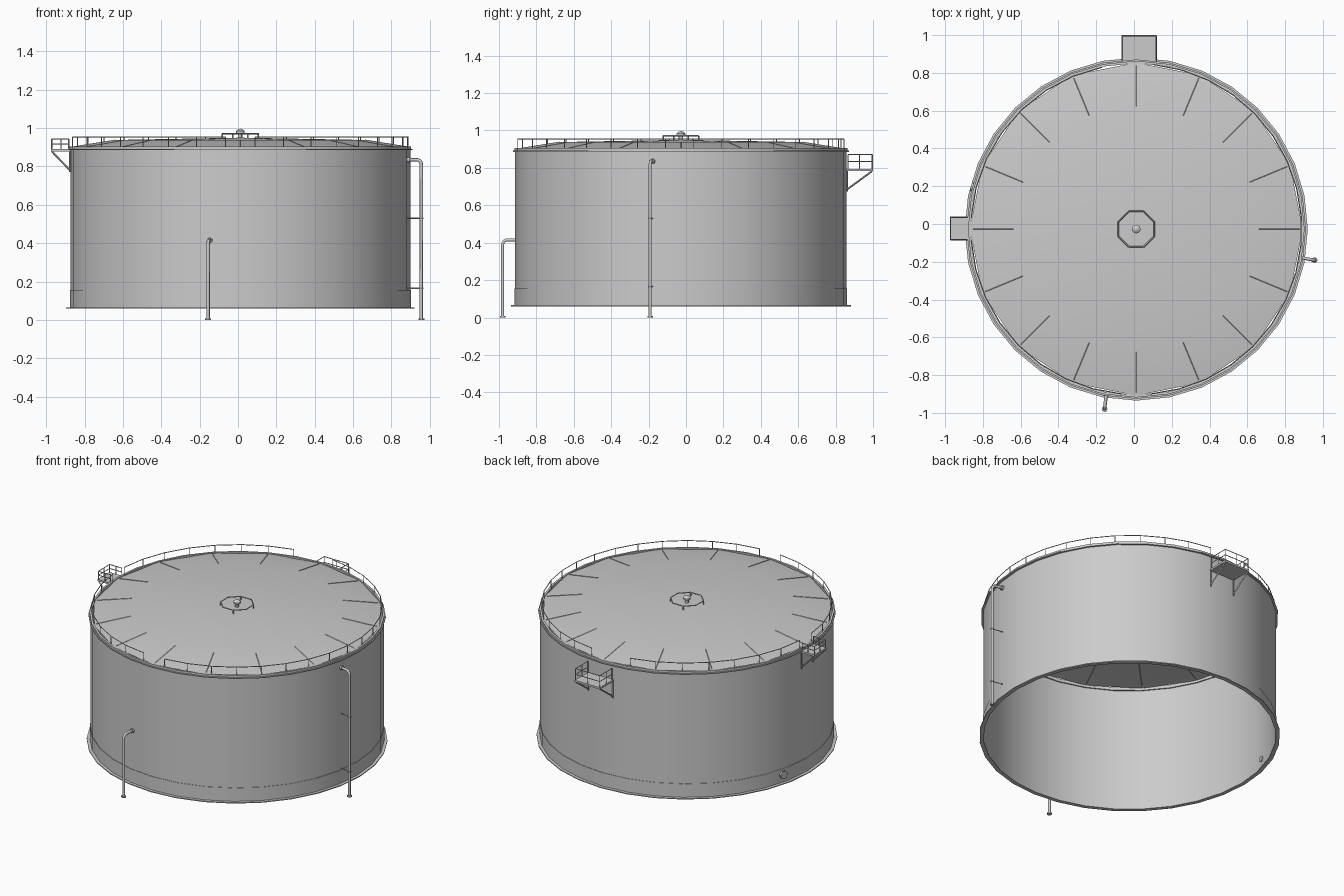
import bpy, bmesh, math
from mathutils import Vector

cube = bpy.data.objects.get("Cube")
if cube:
    bpy.data.objects.remove(cube, do_unlink=True)

CX, CY, R = 0.012, -0.027, 0.886
SIDES = 32

steel = bpy.data.materials.new("grey_steel")
steel.use_nodes = True
steel.diffuse_color = (0.6, 0.6, 0.6, 1)
steel.node_tree.nodes["Principled BSDF"].inputs["Base Color"].default_value = (0.6, 0.6, 0.6, 1)


def finish(name, bm, smooth=True):
    bmesh.ops.recalc_face_normals(bm, faces=bm.faces)
    mesh = bpy.data.meshes.new(name)
    bm.to_mesh(mesh)
    bm.free()
    mesh.materials.append(steel)
    obj = bpy.data.objects.new(name, mesh)
    bpy.context.collection.objects.link(obj)
    if smooth:
        bpy.ops.object.select_all(action="DESELECT")
        obj.select_set(True)
        bpy.context.view_layer.objects.active = obj
        bpy.ops.object.shade_smooth_by_angle(angle=math.radians(30))
    return obj


def polar(radius, degrees, z):
    a = math.radians(degrees)
    return Vector((CX + radius * math.cos(a), CY + radius * math.sin(a), z))


def lathe(name, profile, sides=SIDES, closed=False):
    """Spin (radius, z) points around the tank axis."""
    bm = bmesh.new()
    verts = [bm.verts.new(polar(r, 0, z)) for r, z in profile]
    pairs = list(zip(verts, verts[1:])) + ([(verts[-1], verts[0])] if closed else [])
    edges = [bm.edges.new(p) for p in pairs]
    bmesh.ops.spin(bm, geom=verts + edges, cent=(CX, CY, 0), axis=(0, 0, 1),
                   angle=math.tau, steps=sides, use_merge=True)
    bmesh.ops.remove_doubles(bm, verts=bm.verts, dist=0.0001)
    return finish(name, bm)


def add_rod(bm, a, b, radius, sides=6):
    a, b = Vector(a), Vector(b)
    made = bmesh.ops.create_cone(bm, cap_ends=True, segments=sides, radius1=radius,
                                 radius2=radius, depth=(b - a).length)["verts"]
    turn = (b - a).to_track_quat("Z", "Y").to_matrix()
    for v in made:
        v.co = turn @ v.co + (a + b) / 2


def add_path(bm, points, radius, sides=4):
    for a, b in zip(points, points[1:]):
        add_rod(bm, a, b, radius, sides)


def add_box(bm, low, high):
    low, high = Vector(low), Vector(high)
    for v in bmesh.ops.create_cube(bm, size=1)["verts"]:
        v.co = (low + high) / 2 + v.co * (high - low)


# Open-bottomed shell with a thicker lower course and flanges
lathe("tank_wall", [(R, 0.06), (R, 0.9)])
lathe("lower_course", [(R, 0.155), (R + 0.003, 0.155), (R + 0.003, 0.06)])
lathe("base_flange", [(R - 0.004, 0.06), (R + 0.022, 0.06), (R + 0.022, 0.066), (R - 0.004, 0.066)], closed=True)
lathe("top_rim", [(R - 0.008, 0.885), (R + 0.012, 0.885), (R + 0.012, 0.892), (R + 0.005, 0.892),
                  (R + 0.005, 0.905), (R - 0.008, 0.905)], closed=True)

# Roof with a steeper outer band and radial seams
lathe("roof", [(R - 0.004, 0.9), (0.65, 0.938), (0, 0.95)], 16)
bm = bmesh.new()
for i in range(16):
    add_rod(bm, polar(0.65, i * 22.5, 0.938), polar(0.865, i * 22.5, 0.9035), 0.002, 4)
finish("roof_seams", bm, False)

# Edge railing in three runs, open at both platforms and at the front
bm = bmesh.new()
for start, end in ((-85, 84), (102, 176), (184, 265)):
    count = round((end - start) / 10)
    angles = [start + (end - start) * i / count for i in range(count + 1)]
    add_path(bm, [polar(0.876, a, 0.954) for a in angles], 0.003)
    for a in angles:
        add_rod(bm, polar(0.876, a, 0.9), polar(0.876, a, 0.954), 0.0025, 4)
finish("roof_railing", bm, False)

# Octagonal guard and vent in the middle of the roof
bm = bmesh.new()
guard = [polar(0.102, 22.5 + 45 * i, 0.971) for i in range(9)]
add_path(bm, guard, 0.004)
for p in guard[:8:2]:
    add_rod(bm, p, (p.x, p.y, 0.946), 0.004)
finish("vent_guard", bm, False)
lathe("roof_vent", [(0.012, 0.945), (0.012, 0.972), (0.023, 0.974), (0.023, 0.984), (0.012, 0.994), (0, 0.997)], 12)


def platform(name, place, half, depth, floor, rail, drop):
    """Platform sticking out of the wall; place maps (along, out, z) to the model."""
    bm = bmesh.new()
    lo, hi = place(-half, 0, floor - 0.012), place(half, depth, floor)
    add_box(bm, [min(p) for p in zip(lo, hi)], [max(p) for p in zip(lo, hi)])
    for side in (-half + 0.004, half - 0.004):
        add_path(bm, [place(side, depth - 0.005, floor - 0.012), place(side, 0.004, floor - drop)], 0.005)
        add_rod(bm, place(side, 0.004, floor - drop - 0.01), place(side, 0.004, floor), 0.005, 4)
        for out in (0.01, depth / 2, depth - 0.004):
            add_rod(bm, place(side, out, floor), place(side, out, floor + rail), 0.003, 4)
    add_rod(bm, place(0, depth - 0.004, floor), place(0, depth - 0.004, floor + rail), 0.003, 4)
    edge = half - 0.004
    for z in (floor + rail / 2, floor + rail):
        add_path(bm, [place(-edge, 0.01, z), place(-edge, depth - 0.004, z),
                      place(edge, depth - 0.004, z), place(edge, 0.01, z)], 0.003)
    finish(name, bm, False)


platform("back_platform", lambda s, o, z: (0.027 + s, 0.857 + o, z), 0.093, 0.143, 0.795, 0.077, 0.11)
platform("right_platform", lambda s, o, z: (-0.872 - o, -0.023 + s, z), 0.063, 0.103, 0.89, 0.053, 0.11)


# Standpipes with rounded elbows, foot plates and wall brackets
def standpipe(name, foot, wall, height, brackets):
    foot, wall = Vector((*foot, 0)), Vector((*wall, 0))
    inward = (wall - foot).normalized()
    up = Vector((0, 0, 1))
    bend = 0.025
    centre = foot + inward * bend + up * (height - bend)
    path = [foot]
    for i in range(6):
        a = math.pi / 2 * i / 5
        path.append(centre - inward * bend * math.cos(a) + up * bend * math.sin(a))
    path.append(wall + up * height)
    curve = bpy.data.curves.new(name, "CURVE")
    curve.dimensions = "3D"
    curve.bevel_depth = 0.009
    curve.bevel_resolution = 1
    curve.use_fill_caps = True
    spline = curve.splines.new("POLY")
    spline.points.add(len(path) - 1)
    for point, co in zip(spline.points, path):
        point.co = (*co, 1)
    curve.materials.append(steel)
    bpy.context.collection.objects.link(bpy.data.objects.new(name, curve))
    bm = bmesh.new()
    add_rod(bm, foot, foot + up * 0.008, 0.015, 12)
    add_rod(bm, wall + up * height - inward * 0.014, wall + up * height, 0.014, 12)
    for z in brackets:
        add_rod(bm, foot + up * z, wall + up * z, 0.003, 4)
        add_rod(bm, foot + up * (z - 0.004), foot + up * (z + 0.004), 0.011, 8)
    finish(name + "_fittings", bm)


standpipe("left_standpipe", (0.956, -0.192), (0.884, -0.178), 0.835, (0.165, 0.53))
standpipe("front_standpipe", (-0.156, -0.98), (-0.146, -0.898), 0.415, ())

# Round access hatch low on the wall
bm = bmesh.new()
add_rod(bm, polar(R - 0.01, 165.5, 0.12), polar(R + 0.012, 165.5, 0.12), 0.02, 16)
add_rod(bm, polar(R + 0.01, 165.5, 0.12), polar(R + 0.018, 165.5, 0.12), 0.026, 16)
finish("access_hatch", bm)
